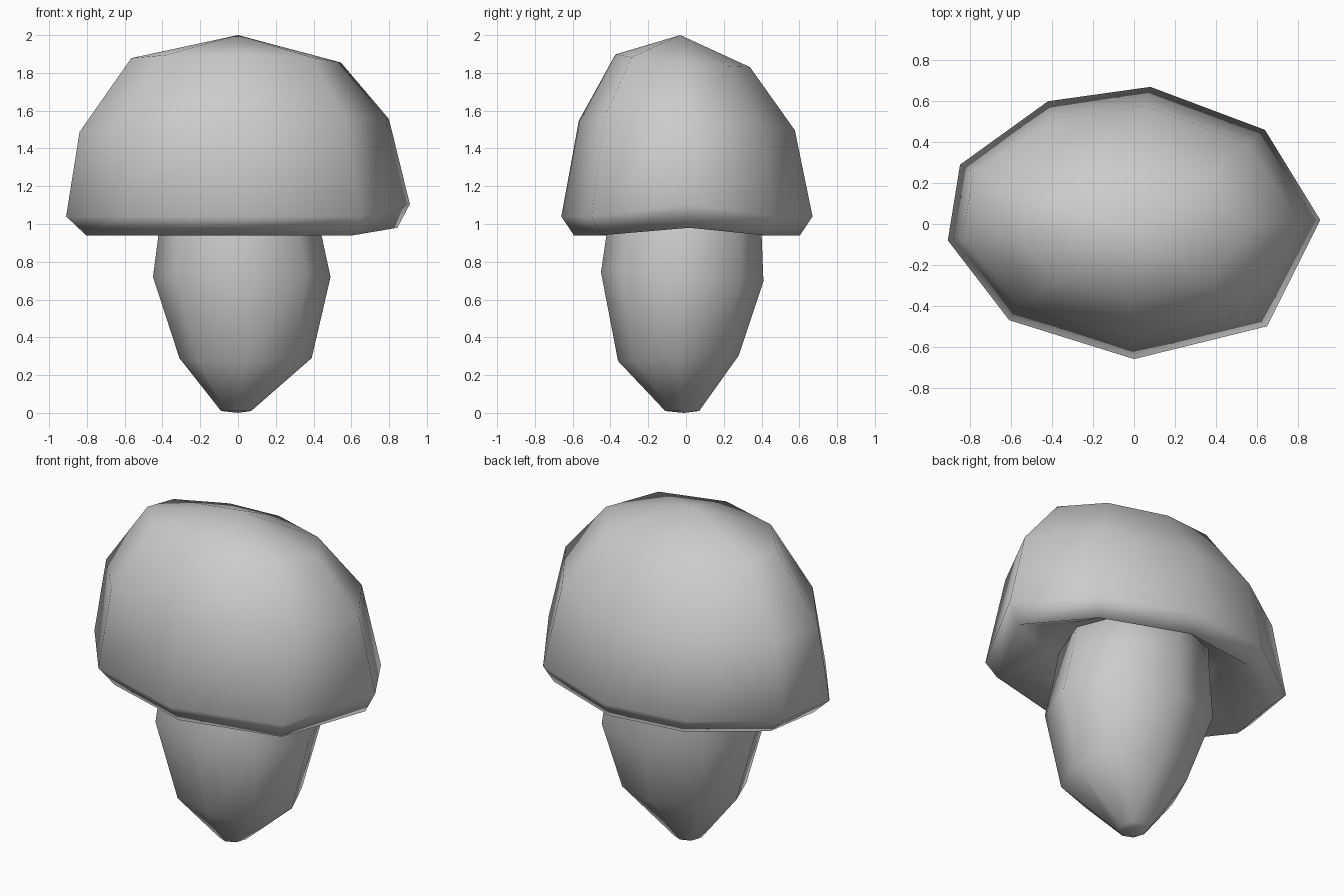
import bpy
import bmesh
from math import cos, sin, tau

cube = bpy.data.objects.get("Cube")
if cube:
    bpy.data.objects.remove(cube, do_unlink=True)

grey = bpy.data.materials.new("plain grey")
grey.use_nodes = True
colour = (0.6, 0.6, 0.6, 1)
grey.diffuse_color = colour
grey.node_tree.nodes["Principled BSDF"].inputs["Base Color"].default_value = colour


def loft(name, rings, start, end):
    """Skin a stack of rings, close both ends with a point, shade smooth."""
    bm = bmesh.new()
    loops = [[bm.verts.new(p) for p in ring] for ring in rings]
    n = len(loops[0])
    for low, high in zip(loops, loops[1:]):
        for i in range(n):
            j = (i + 1) % n
            bm.faces.new((low[i], low[j], high[j], high[i]))
    for loop, tip in ((loops[0], start), (loops[-1], end)):
        v = bm.verts.new(tip)
        for i in range(n):
            bm.faces.new((loop[i], loop[(i + 1) % n], v))
    bmesh.ops.recalc_face_normals(bm, faces=bm.faces)
    for face in bm.faces:
        face.smooth = True
    mesh = bpy.data.meshes.new(name)
    bm.to_mesh(mesh)
    bm.free()
    mesh.materials.append(grey)
    obj = bpy.data.objects.new(name, mesh)
    bpy.context.collection.objects.link(obj)


# Cap: an uneven nine-sided rim, scaled up through the dome and into the hollow
rim = [(0.91, 0.02), (0.64, 0.46), (0.08, 0.67), (-0.42, 0.60), (-0.85, 0.29),
       (-0.91, -0.08), (-0.61, -0.47), (0.0, -0.66), (0.65, -0.50)]


def cap_ring(sx, sy, z, cx=0.0, cy=0.0, tilt_x=0.0, tilt_y=0.0, lift=0.0):
    return [(cx + x * sx, cy + y * sy,
             z + tilt_x * x + tilt_y * y + (lift if x > 0.8 else 0))
            for x, y in rim]


loft("mushroom_cap", [
    cap_ring(0.52, 0.62, 1.13),
    cap_ring(0.905, 0.9, 0.94, cx=0.02, lift=0.04),
    cap_ring(1.0, 1.0, 1.04, lift=0.065),
    cap_ring(0.9, 0.86, 1.52, cx=-0.02, tilt_x=0.04, tilt_y=-0.04),
    cap_ring(0.61, 0.535, 1.865, cx=-0.01, cy=-0.02, tilt_x=-0.01, tilt_y=-0.05),
], start=(0, 0, 1.16), end=(0, -0.03, 2.0))


# Stem: eight-sided, swelling below the cap and tapering to a blunt foot
def stem_ring(cx, cy, rx, ry, z, tilt=0.0, sides=8):
    ring = []
    for i in range(sides):
        a = tau * i / sides
        # the diagonals bulge a little, giving a squarer section
        bulge = 1.03 if i % 2 else 1.0
        ring.append((cx + bulge * rx * cos(a), cy + bulge * ry * sin(a),
                     z + tilt * sin(a)))
    return ring


loft("mushroom_stem", [
    stem_ring(-0.01, -0.02, 0.08, 0.09, 0.01),
    stem_ring(0.04, -0.04, 0.35, 0.32, 0.29, 0.015),
    stem_ring(0.02, -0.02, 0.47, 0.43, 0.72, -0.025),
    stem_ring(0.01, -0.01, 0.43, 0.41, 0.95),
    stem_ring(0.0, 0.0, 0.4, 0.39, 1.2),
], start=(0, -0.01, 0), end=(0, 0, 1.22))
